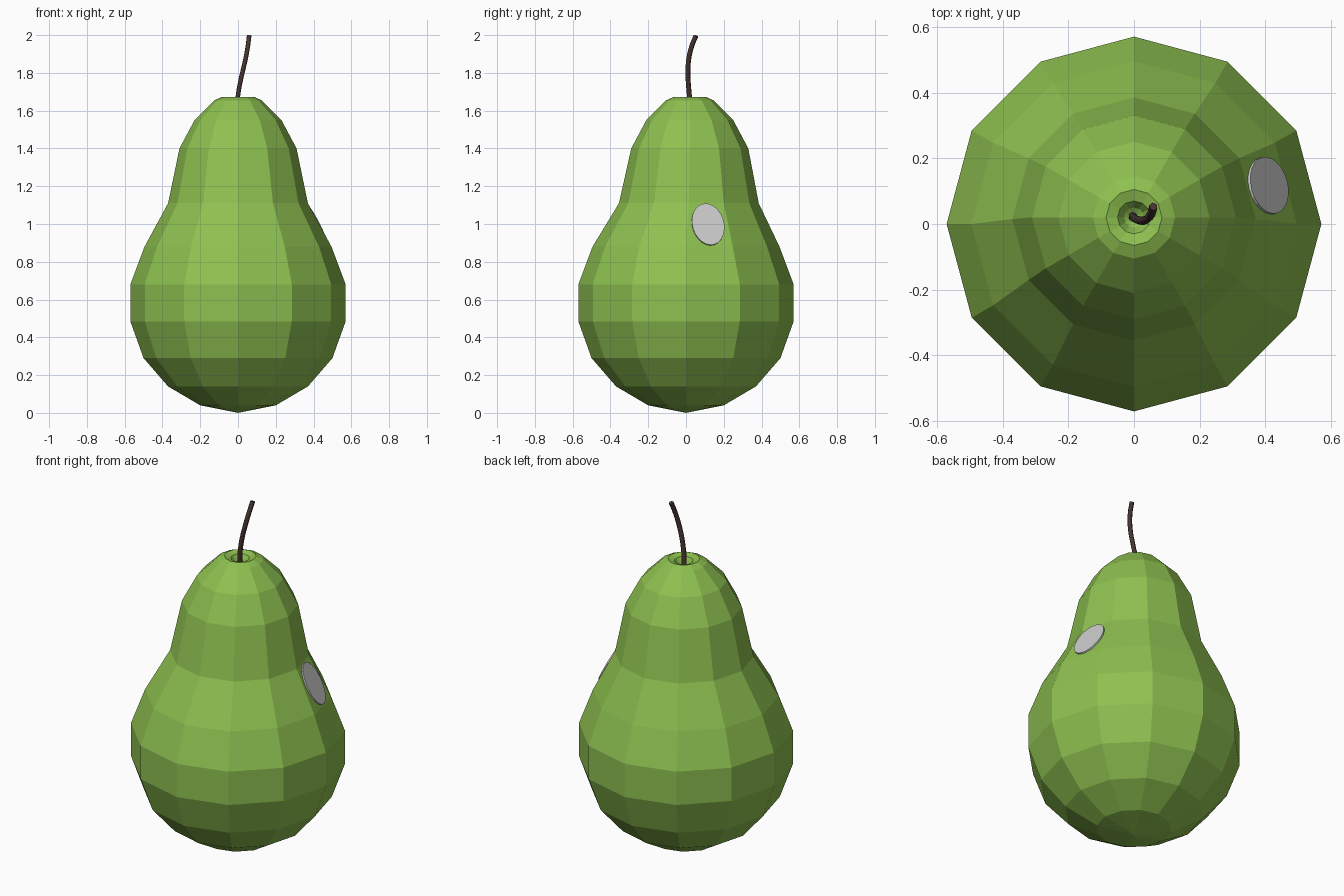
import bpy, bmesh, math
from mathutils import Vector, Matrix

if "Cube" in bpy.data.objects:
    bpy.data.objects.remove(bpy.data.objects["Cube"])

SIDES = 12


def material(name, rgb):
    m = bpy.data.materials.new(name)
    m.diffuse_color = (*rgb, 1)
    m.use_nodes = True
    m.node_tree.nodes["Principled BSDF"].inputs["Base Color"].default_value = m.diffuse_color
    return m


def add_object(name, bm, mat):
    bmesh.ops.recalc_face_normals(bm, faces=bm.faces)
    mesh = bpy.data.meshes.new(name)
    bm.to_mesh(mesh)
    bm.free()
    mesh.materials.append(mat)
    ob = bpy.data.objects.new(name, mesh)
    bpy.context.collection.objects.link(ob)
    return ob


# Pear body: rings of (radius, height, y shift of the slightly leaning neck)
rings = [(0.2, 0.04, 0), (0.37, 0.14, 0), (0.5, 0.29, 0), (0.57, 0.485, 0),
         (0.57, 0.68, 0), (0.495, 0.88, 0), (0.37, 1.11, 0.015), (0.31, 1.4, 0.02),
         (0.23, 1.55, 0.02), (0.125, 1.655, 0.02), (0.085, 1.673, 0.02),
         (0.05, 1.662, 0.02), (0.03, 1.63, 0.02)]


def ring_point(ring, i):
    r, z, y = ring
    a = math.tau * i / SIDES
    return Vector((r * math.cos(a), r * math.sin(a) + y, z))


bm = bmesh.new()
loops = [[bm.verts.new(ring_point(ring, i)) for i in range(SIDES)] for ring in rings]
bottom = bm.verts.new((0, 0, 0.005))
dimple = bm.verts.new((0, 0.02, 1.61))
for i in range(SIDES):
    j = (i + 1) % SIDES
    for lo, hi in zip(loops, loops[1:]):
        bm.faces.new((lo[i], lo[j], hi[j], hi[i]))
    bm.faces.new((bottom, loops[0][j], loops[0][i]))
    bm.faces.new((dimple, loops[-1][i], loops[-1][j]))
bottom.co.z = 0
add_object("pear_body", bm, material("green_skin", (0.27, 0.53, 0.08)))

# Sticker: plain oval disc lying on one upper right facet
a, b = ring_point(rings[5], 0), ring_point(rings[5], 1)
d, c = ring_point(rings[6], 0), ring_point(rings[6], 1)
across = (b - a).normalized()
normal = across.cross((c + d - a - b).normalized()).normalized()
up = normal.cross(across)
centre = (a + b + c + d) / 4 + normal * 0.006
frame = Matrix((across, up, normal)).transposed().to_4x4()
frame.translation = centre
bm = bmesh.new()
bmesh.ops.create_cone(bm, cap_ends=True, segments=24, radius1=1, radius2=1, depth=0.008,
                      matrix=frame @ Matrix.Diagonal((0.088, 0.123, 1, 1)))
add_object("sticker", bm, material("sticker_paper", (0.6, 0.6, 0.6)))

# Stem: thin curved tube rising from the dimple
curve = bpy.data.curves.new("stem", 'CURVE')
curve.dimensions = '3D'
curve.bevel_depth = 0.013
curve.bevel_resolution = 1
curve.use_fill_caps = True
curve.resolution_u = 4
path = [(-0.005, 0.025, 1.6), (0, 0.018, 1.68), (0.016, 0.011, 1.77),
        (0.037, 0.013, 1.86), (0.052, 0.03, 1.94), (0.059, 0.053, 1.997)]
spline = curve.splines.new('BEZIER')
spline.bezier_points.add(len(path) - 1)
for p, co in zip(spline.bezier_points, path):
    p.co = co
    p.handle_left_type = p.handle_right_type = 'AUTO'
curve.materials.append(material("stem_bark", (0.06, 0.035, 0.03)))
bpy.context.collection.objects.link(bpy.data.objects.new("stem", curve))
